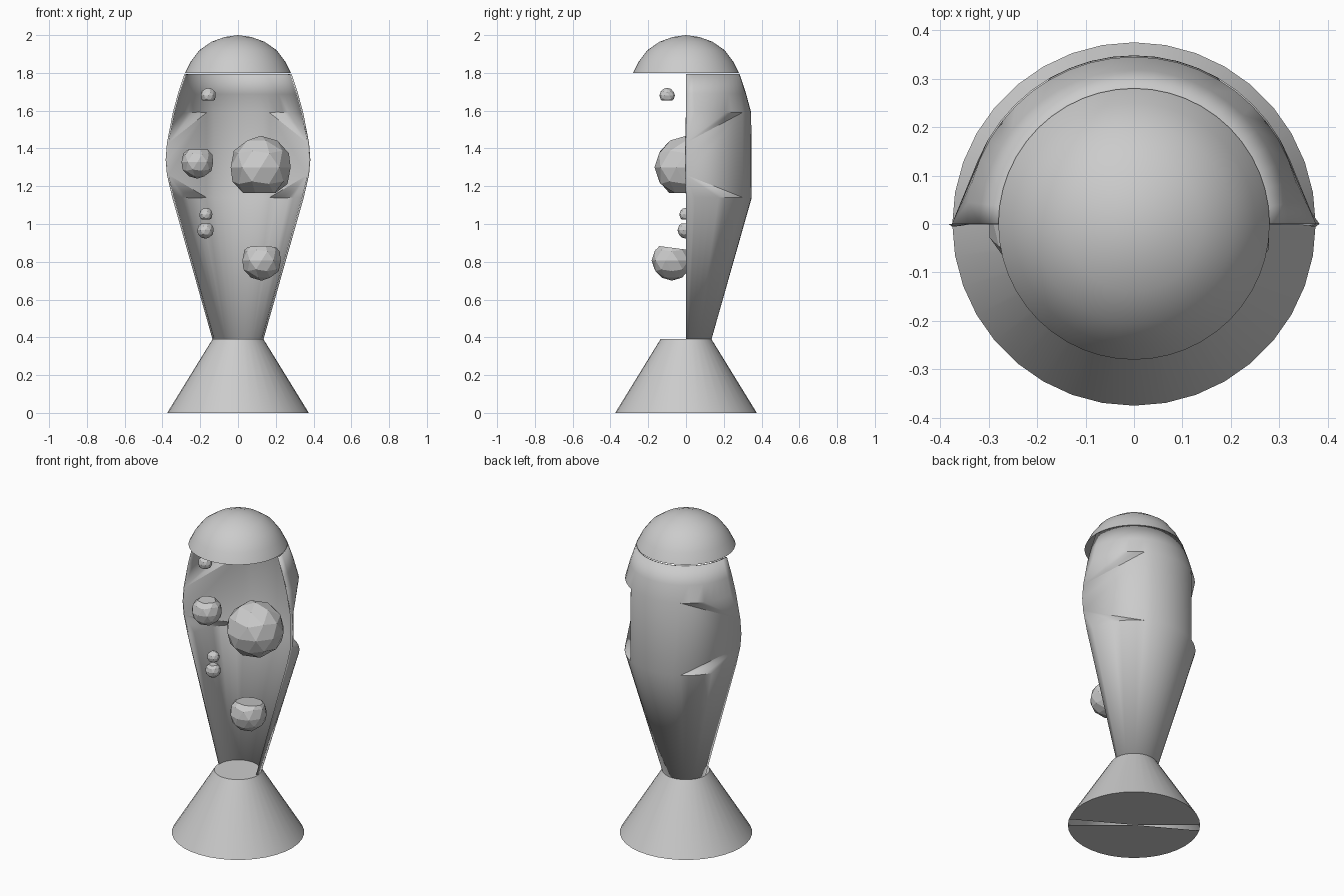
import bpy, bmesh
from math import cos, sin, pi, radians
from mathutils import Vector

cube = bpy.data.objects.get("Cube")
if cube:
    bpy.data.objects.remove(cube, do_unlink=True)

grey = bpy.data.materials.new("plain_grey")
grey.use_nodes = True
COLOUR = (0.6, 0.6, 0.6, 1)
grey.diffuse_color = COLOUR
grey.node_tree.nodes["Principled BSDF"].inputs["Base Color"].default_value = COLOUR


def finish(name, bm, angle=30):
    """Turn a bmesh into a named, shaded object."""
    mesh = bpy.data.meshes.new(name)
    bm.to_mesh(mesh)
    bm.free()
    mesh.materials.append(grey)
    obj = bpy.data.objects.new(name, mesh)
    bpy.context.collection.objects.link(obj)
    bpy.ops.object.select_all(action='DESELECT')
    obj.select_set(True)
    bpy.context.view_layer.objects.active = obj
    bpy.ops.object.shade_smooth_by_angle(angle=radians(angle))
    return obj


def ring(bm, r, z, count, sweep):
    return [bm.verts.new((r * cos(sweep * i / count), r * sin(sweep * i / count), z))
            for i in range(count + (sweep < 6))]


def bridge(bm, low, high, closed=False):
    for i in range(len(low) - (not closed)):
        j = (i + 1) % len(low)
        bm.faces.new((low[i], low[j], high[j], high[i]))


def fan(bm, tip, edge, skip=()):
    for i in range(len(edge)):
        if i not in skip:
            bm.faces.new((tip, edge[i], edge[(i + 1) % len(edge)]))


# Conical foot, with two thin slits in its underside
SIDES = 36
bm = bmesh.new()
low, high = ring(bm, 0.375, 0, SIDES, 2 * pi), ring(bm, 0.135, 0.39, SIDES, 2 * pi)
bridge(bm, low, high, True)
bm.faces.new(high)
fan(bm, bm.verts.new((0, 0, 0)), low[::-1], skip=(2, 20))
finish("foot", bm)

# Domed cap
bm = bmesh.new()
rings = [ring(bm, r, z, 48, 2 * pi) for r, z in
         ((0.28, 1.8), (0.25, 1.86), (0.205, 1.92), (0.14, 1.965), (0.07, 1.99))]
for a, b in zip(rings, rings[1:]):
    bridge(bm, a, b, True)
fan(bm, bm.verts.new((0, 0, 2)), rings[-1])
bm.faces.new(rings[0][::-1])
finish("cap", bm, 40)

# Half-round vessel wall, open at the front, with a flat panel on each side
COLS, CORNER = 24, 8
bm = bmesh.new()
foot_ring, waist, shoulder, neck, rim = [
    ring(bm, r, z, COLS, pi) for r, z in
    ((0.135, 0.39), (0.348, 1.14), (0.345, 1.59), (0.318, 1.69), (0.283, 1.795))]
bridge(bm, foot_ring, waist)
bridge(bm, shoulder, neck)
bridge(bm, neck, rim)
bridge(bm, waist[CORNER:COLS - CORNER + 1], shoulder[CORNER:COLS - CORNER + 1])
for side in (1, -1):
    under, over = waist[::side], shoulder[::side]
    a, b, c = [bm.verts.new((side * x, 0, z)) for x, z in
               ((0.376, 1.26), (0.383, 1.34), (0.376, 1.43))]
    bm.faces.new((under[CORNER], over[CORNER], c, b, a))
    for i in range(CORNER):
        bm.faces.new((under[i], under[i + 1], a))
        bm.faces.new((over[i + 1], over[i], c))
bmesh.ops.recalc_face_normals(bm, faces=bm.faces)
back = max(bm.faces, key=lambda f: f.calc_center_median().y)
if back.normal.y < 0:
    bmesh.ops.reverse_faces(bm, faces=bm.faces)
wall = finish("vessel_wall", bm)
thick = wall.modifiers.new("thickness", 'SOLIDIFY')
thick.thickness = 0.01
thick.offset = -1


def blob(name, centre, radius, detail, cut=None, tilt=0):
    """Faceted ball, optionally sliced flat at a height (+ top, - bottom)."""
    bm = bmesh.new()
    bmesh.ops.create_icosphere(bm, subdivisions=detail, radius=radius)
    if cut:
        normal = Vector((0, tilt, 1 if cut > 0 else -1)).normalized()
        bmesh.ops.bisect_plane(bm, geom=bm.verts[:] + bm.edges[:] + bm.faces[:],
                               plane_co=(0, 0, cut * radius), plane_no=normal,
                               clear_outer=True)
        bmesh.ops.holes_fill(bm, edges=[e for e in bm.edges if e.is_boundary])
    bmesh.ops.dissolve_limit(bm, angle_limit=radians(19), verts=bm.verts[:],
                             edges=bm.edges[:])
    bmesh.ops.translate(bm, verts=bm.verts, vec=centre)
    finish(name, bm, 15)


# Floating blobs
blob("large_blob", (0.12, 0, 1.3), 0.167, 2, -0.82)
blob("middle_blob", (-0.215, 0, 1.328), 0.088, 2, 0.75)
blob("low_blob", (0.125, -0.075, 0.807), 0.107, 2, 0.63, 0.13)
blob("top_bubble", (-0.157, -0.1, 1.68), 0.041, 2, -0.65)
blob("upper_bubble", (-0.17, 0, 1.05), 0.036, 2, -0.7)
blob("lower_bubble", (-0.172, 0, 0.967), 0.045, 2, 0.8)
